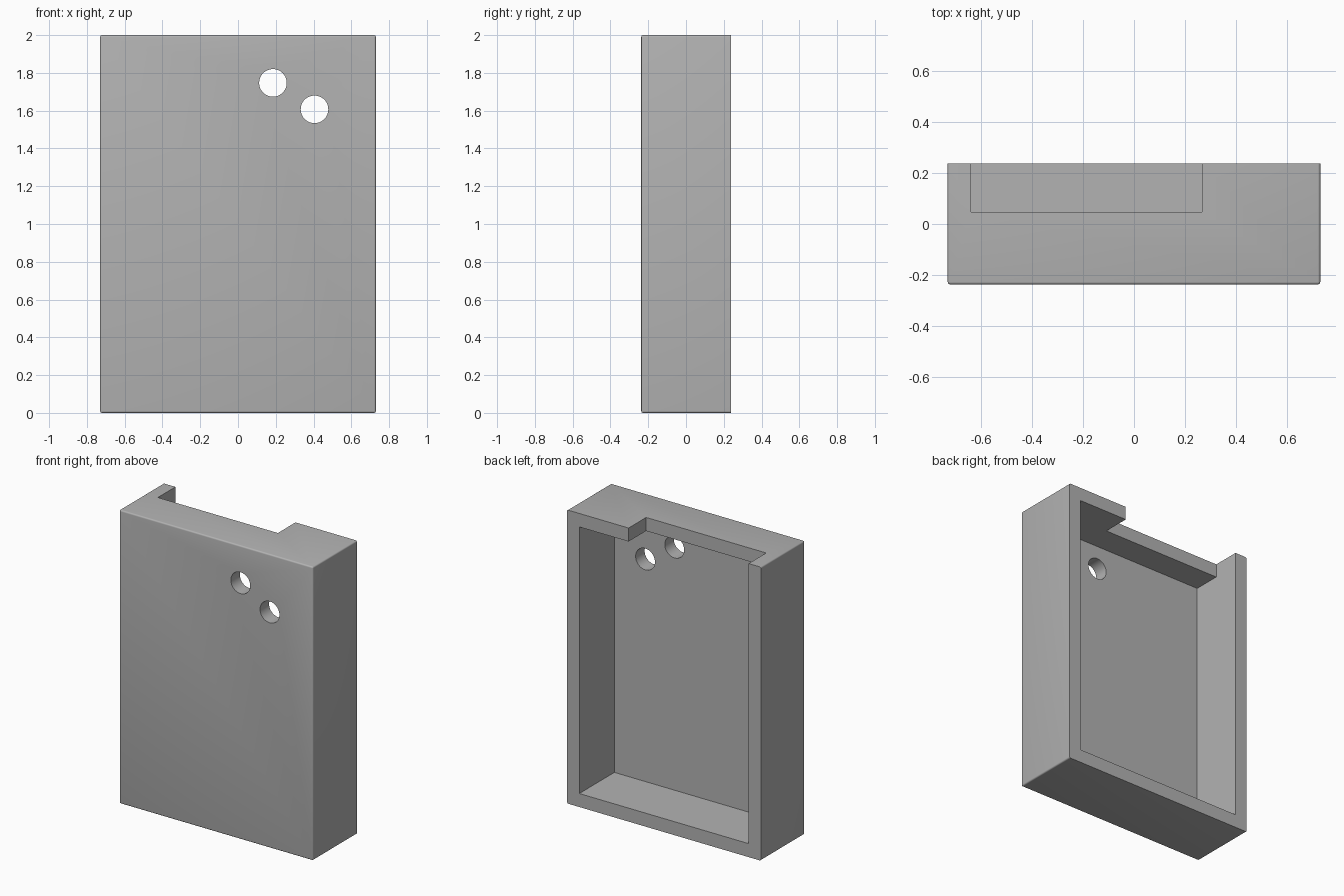
import bpy
import bmesh
from mathutils import Matrix, Vector

if "Cube" in bpy.data.objects:
    bpy.data.objects.remove(bpy.data.objects["Cube"], do_unlink=True)

W, D, H = 1.46, 0.474, 2.0   # overall size
WALL = 0.092                 # wall thickness
FRONT, BACK = -D / 2, D / 2

grey = bpy.data.materials.new("plain grey")
grey.use_nodes = True
grey.diffuse_color = (0.45, 0.45, 0.45, 1)
grey.node_tree.nodes["Principled BSDF"].inputs["Base Color"].default_value = grey.diffuse_color


def add_object(name, bm):
    mesh = bpy.data.meshes.new(name)
    bm.to_mesh(mesh)
    bm.free()
    mesh.materials.append(grey)
    obj = bpy.data.objects.new(name, mesh)
    bpy.context.collection.objects.link(obj)
    return obj


def box(name, low, high, rounded=0):
    low, high = Vector(low), Vector(high)
    bm = bmesh.new()
    bmesh.ops.create_cube(bm, size=1, matrix=Matrix.Translation((low + high) / 2)
                          @ Matrix.Diagonal((high - low).to_4d()))
    if rounded:
        # every edge except those around the open back
        edges = [e for e in bm.edges if min(v.co.y for v in e.verts) < low.y + 0.01]
        bmesh.ops.bevel(bm, geom=edges, offset=rounded, segments=4,
                        profile=0.5, affect='EDGES')
    return add_object(name, bm)


def hole(name, x, z, radius):
    bm = bmesh.new()
    bmesh.ops.create_cone(bm, cap_ends=True, segments=48, radius1=radius,
                          radius2=radius, depth=0.4,
                          matrix=Matrix.Translation((x, FRONT, z))
                          @ Matrix.Rotation(1.5707963, 4, 'X'))
    return add_object(name, bm)


# Solid case with softly rounded front edges
case = box("case", (-W / 2, FRONT, 0), (W / 2, BACK, H), rounded=0.01)

# Hollow back, notch in the top wall and two round holes in the front
inner = W / 2 - WALL
cutters = [
    box("cavity_cutter", (-inner, FRONT + 0.097, WALL), (inner, BACK + 0.1, H - WALL)),
    box("notch_cutter", (-inner, 0.048, H - 2 * WALL), (0.267, BACK + 0.1, H + 0.1)),
    hole("upper_hole_cutter", 0.185, 1.747, 0.073),
    hole("lower_hole_cutter", 0.405, 1.607, 0.073),
]

bpy.context.view_layer.objects.active = case
case.select_set(True)
for cutter in cutters:
    mod = case.modifiers.new(cutter.name, 'BOOLEAN')
    mod.operation = 'DIFFERENCE'
    mod.solver = 'EXACT'
    mod.object = cutter
    bpy.ops.object.modifier_apply(modifier=mod.name)
    bpy.data.objects.remove(cutter, do_unlink=True)

# Smooth the rounded edges and hole walls, keep corners sharp
for obj in bpy.context.selected_objects:
    obj.select_set(obj == case)
bpy.ops.object.shade_smooth_by_angle(angle=0.5)
